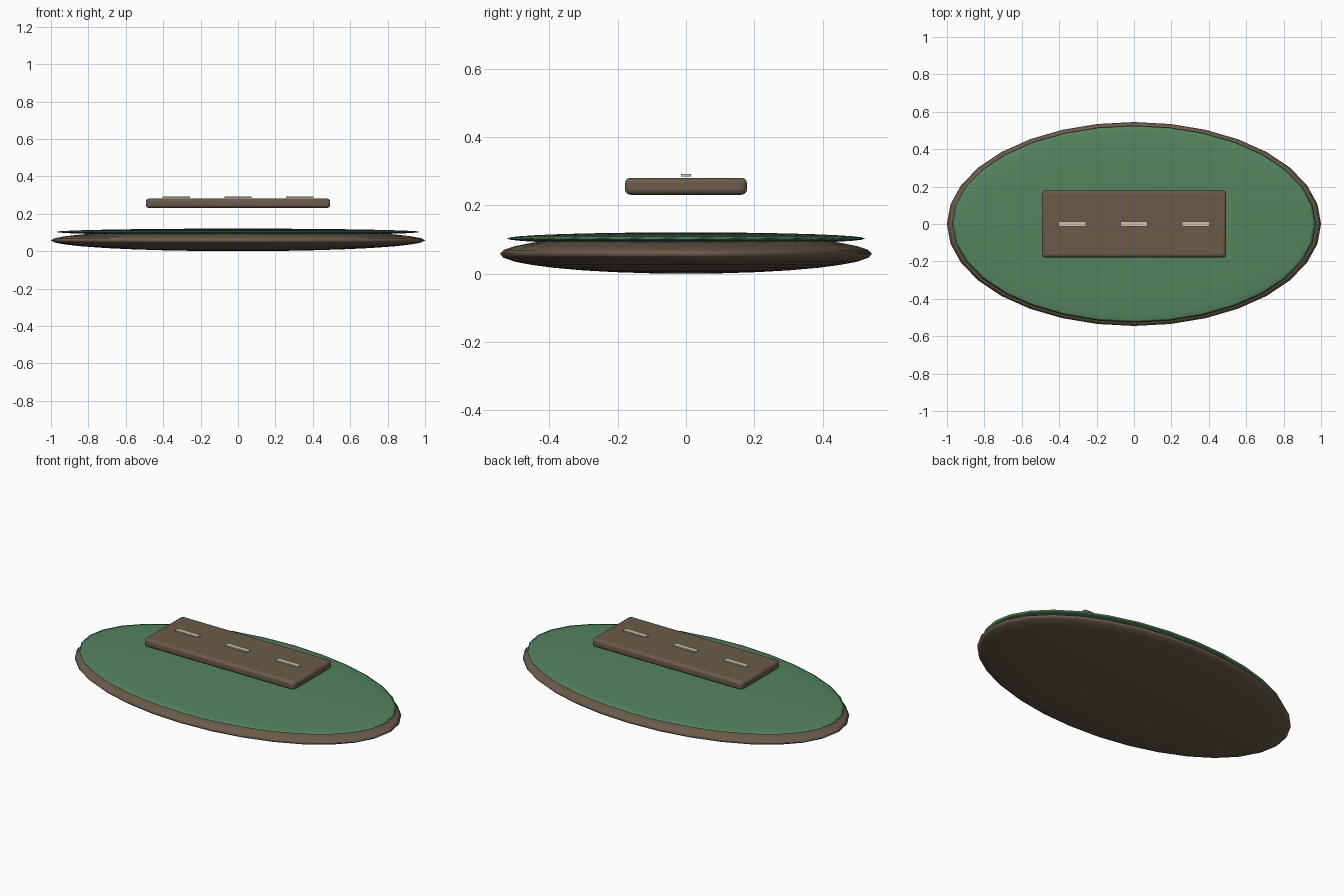
import bpy
import math


def material(name, rgb):
    mat = bpy.data.materials.new(name)
    mat.use_nodes = True
    mat.diffuse_color = (*rgb, 1)
    mat.node_tree.nodes["Principled BSDF"].inputs["Base Color"].default_value = (*rgb, 1)
    return mat


def finish(name, mat):
    obj = bpy.context.object
    obj.name = name
    obj.data.materials.append(mat)
    bpy.ops.object.transform_apply(location=False, rotation=False, scale=True)
    return obj


def disc(name, mat, z, radii):
    bpy.ops.mesh.primitive_uv_sphere_add(segments=32, ring_count=16, radius=1, location=(0, 0, z))
    bpy.context.object.scale = radii
    obj = finish(name, mat)
    bpy.ops.object.shade_smooth()
    return obj


def box(name, mat, location, size, bevel=0):
    bpy.ops.mesh.primitive_cube_add(size=1, location=location)
    bpy.context.object.scale = size
    obj = finish(name, mat)
    if bevel:
        mod = obj.modifiers.new("Rounded edges", "BEVEL")
        mod.width = bevel
        mod.segments = 3
        bpy.ops.object.shade_smooth_by_angle(angle=math.radians(40))
    return obj


cube = bpy.data.objects.get("Cube")
if cube:
    bpy.data.objects.remove(cube, do_unlink=True)

brown = material("earth brown", (0.145, 0.105, 0.07))
green = material("grass green", (0.09, 0.23, 0.115))
cream = material("pale cream", (0.62, 0.56, 0.42))

# Flattened ground discs
disc("soil_base", brown, 0.058, (1, 0.545, 0.058))
disc("grass_top", green, 0.103, (0.973, 0.525, 0.018))

# Floating road slab with its centre dashes
box("road_slab", brown, (0, 0, 0.256), (0.986, 0.357, 0.05), 0.016)
for side, x in (("right", -0.33), ("middle", 0), ("left", 0.33)):
    box(f"road_dash_{side}", cream, (x, 0, 0.288), (0.147, 0.028, 0.007))
